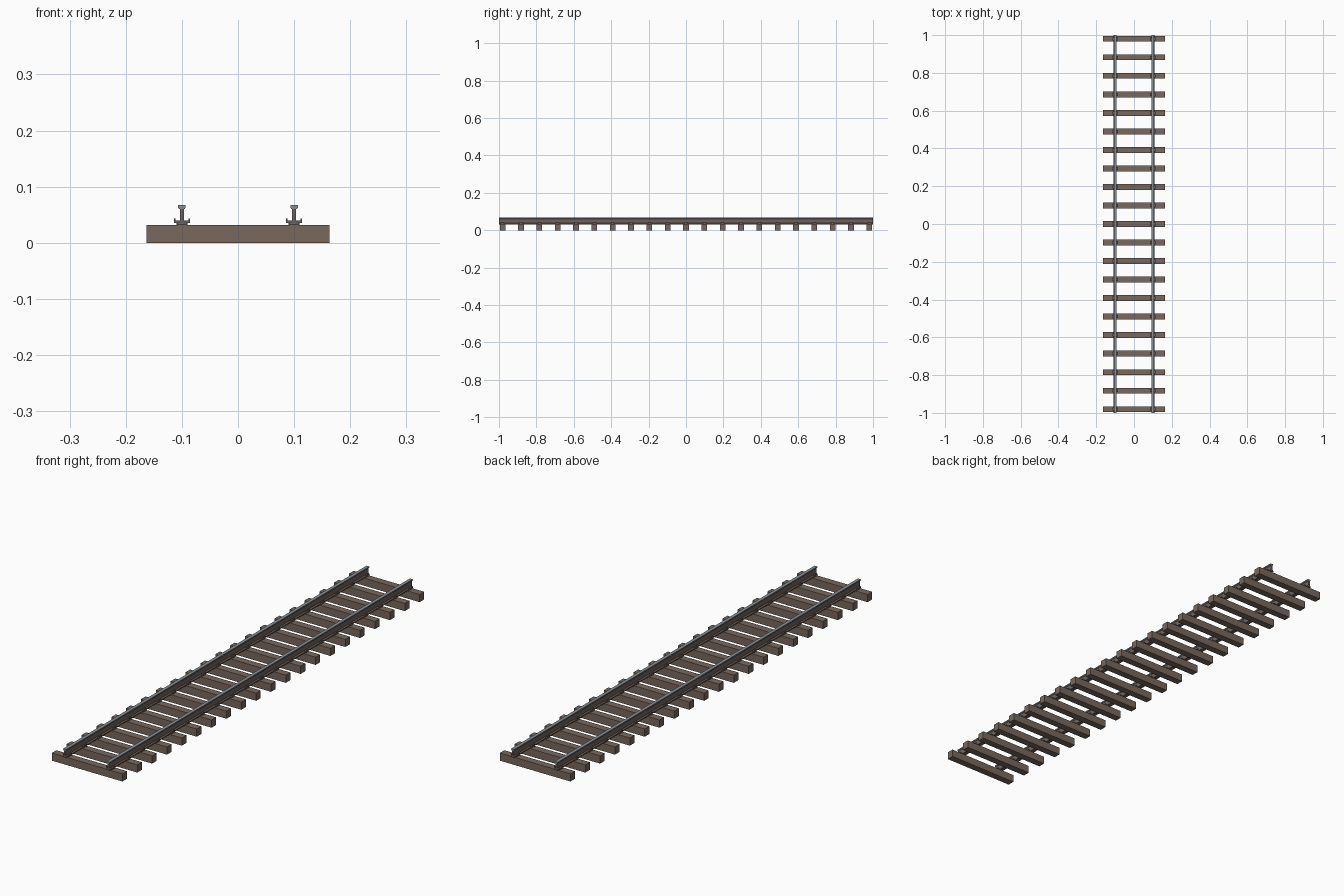
import bpy
import bmesh

cube = bpy.data.objects.get("Cube")
if cube:
    bpy.data.objects.remove(cube, do_unlink=True)


def material(name, rgb):
    m = bpy.data.materials.new(name)
    m.use_nodes = True
    m.diffuse_color = (*rgb, 1)
    m.node_tree.nodes["Principled BSDF"].inputs["Base Color"].default_value = (*rgb, 1)
    return m


WOOD = material("weathered wood", (0.19, 0.14, 0.11))
RUST = material("rusty iron", (0.165, 0.125, 0.105))
STEEL = material("polished steel", (0.25, 0.28, 0.31))

TIES = 21
PITCH = 0.098
TIE_TOP = 0.032
GAUGE = 0.1


def extrude_profile(name, half, x, y, length, mats):
    """Extrude a symmetric (half width, z) profile along y."""
    outline = half + [(-w, z) for w, z in reversed(half)]
    bm = bmesh.new()
    face = bm.faces.new([bm.verts.new((x + w, y - length / 2, z)) for w, z in outline])
    grown = bmesh.ops.extrude_face_region(bm, geom=[face], use_keep_orig=True)
    moved = [v for v in grown["geom"] if isinstance(v, bmesh.types.BMVert)]
    bmesh.ops.translate(bm, verts=moved, vec=(0, length, 0))
    bmesh.ops.recalc_face_normals(bm, faces=bm.faces)
    me = bpy.data.meshes.new(name)
    bm.to_mesh(me)
    bm.free()
    for m in mats:
        me.materials.append(m)
    ob = bpy.data.objects.new(name, me)
    bpy.context.collection.objects.link(ob)
    return ob


# Cross-sections, as half widths from bottom to top
tie_section = [(0.163, 0), (0.163, TIE_TOP)]
web_section = [(0.008, TIE_TOP), (0.008, 0.036), (0.0035, 0.040), (0.0035, 0.060)]
head_section = [(0.0045, 0.060), (0.0068, 0.0625), (0.0068, 0.067)]
chair_section = [(0.010, TIE_TOP), (0.010, 0.035), (0.0145, 0.035),
                 (0.0145, 0.043), (0.0115, 0.043), (0.0115, 0.040)]

# Wooden ties
for i in range(TIES):
    y = (i - (TIES - 1) / 2) * PITCH
    extrude_profile("tie", tie_section, 0, y, 0.03, [WOOD])

# Rails and the chairs that hold them on each tie
for side, x in (("left", GAUGE), ("right", -GAUGE)):
    extrude_profile(side + "_rail_web", web_section, x, 0, 2, [RUST])
    extrude_profile(side + "_rail_head", head_section, x, 0, 2, [STEEL])
    for i in range(TIES):
        y = (i - (TIES - 1) / 2) * PITCH
        extrude_profile(side + "_chair", chair_section, x, y, 0.016, [RUST])
